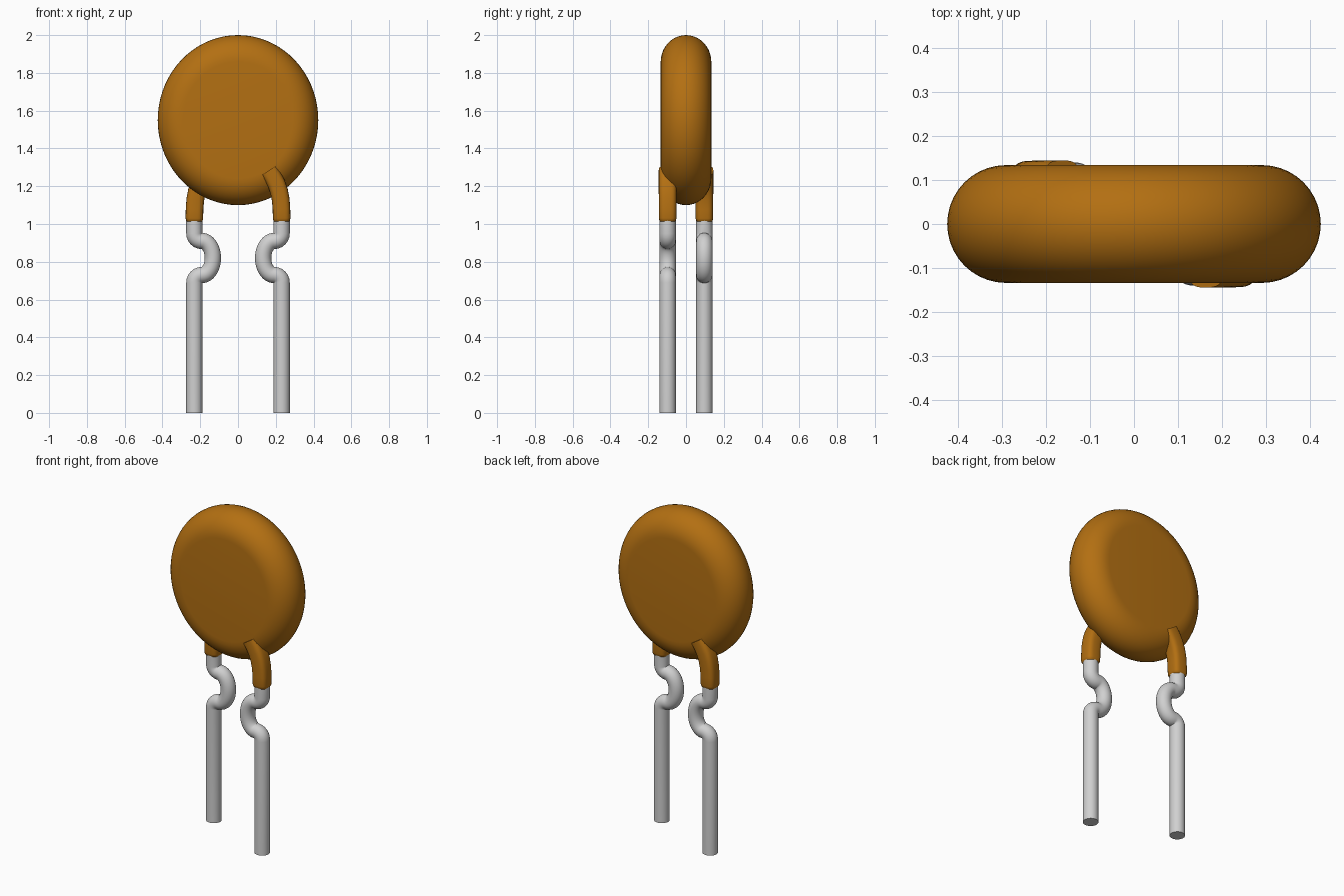
import bpy, bmesh, math
from mathutils import Vector

cube = bpy.data.objects.get("Cube")
if cube:
    bpy.data.objects.remove(cube, do_unlink=True)


def material(name, color, rough):
    m = bpy.data.materials.new(name)
    m.use_nodes = True
    m.diffuse_color = color
    bsdf = m.node_tree.nodes["Principled BSDF"]
    bsdf.inputs["Base Color"].default_value = color
    bsdf.inputs["Roughness"].default_value = rough
    return m


COATING = material("amber coating", (0.45, 0.16, 0.006, 1), 0.5)
TIN = material("tinned wire", (0.63, 0.63, 0.63, 1), 0.5)


def finish(bm, name, mat, angle=40):
    bmesh.ops.recalc_face_normals(bm, faces=bm.faces)
    mesh = bpy.data.meshes.new(name)
    bm.to_mesh(mesh)
    bm.free()
    mesh.materials.append(mat)
    ob = bpy.data.objects.new(name, mesh)
    bpy.context.collection.objects.link(ob)
    bpy.ops.object.select_all(action="DESELECT")
    ob.select_set(True)
    bpy.context.view_layer.objects.active = ob
    bpy.ops.object.shade_smooth_by_angle(angle=math.radians(angle))
    return ob


def sweep(name, mat, path, y, radius, power=2, sides=32, sizes=None, turn=1):
    """Sweep a (super)ellipse along an x-z path; turn=-1 spins it half round z."""
    bm = bmesh.new()
    pts = [Vector((x, y, z)) for x, z in path]
    rings = []
    for i, p in enumerate(pts):
        t = (pts[min(i + 1, len(pts) - 1)] - pts[max(i - 1, 0)]).normalized()
        across = Vector((t.z, 0, -t.x))
        size = radius * (sizes[i] if sizes else 1)
        ring = []
        for k in range(sides):
            a = math.tau * k / sides
            c, s = math.cos(a), math.sin(a)
            u = math.copysign(abs(c) ** (2 / power), c) * size
            v = math.copysign(abs(s) ** (2 / power), s) * size
            q = p + across * u + Vector((0, v, 0))
            ring.append(bm.verts.new((q.x * turn, q.y * turn, q.z)))
        rings.append(ring)
    for a, b in zip(rings, rings[1:]):
        for k in range(sides):
            j = (k + 1) % sides
            bm.faces.new((a[k], a[j], b[j], b[k]))
    bm.faces.new(rings[0])
    bm.faces.new(rings[-1])
    return finish(bm, name, mat)


def arc(cx, cz, rx, rz, start, end, steps):
    angles = [math.radians(start + (end - start) * i / steps) for i in range(steps + 1)]
    return [(cx + rx * math.cos(a), cz + rz * math.sin(a)) for a in angles]


# Coated disc: a flat-faced profile with a round rim, spun about y
R, T, HEIGHT, MID = 0.425, 0.134, 0.45, 1.55
bm = bmesh.new()
profile = [(0, -T)] + arc(R - T, 0, T, T, -90, 90, 20) + [(0, T)]
verts = [bm.verts.new((x, y, 0)) for x, y in profile]
edges = [bm.edges.new(pair) for pair in zip(verts, verts[1:])]
bmesh.ops.spin(bm, geom=verts + edges, cent=(0, 0, 0), axis=(0, 1, 0),
               angle=math.tau, steps=72)
bmesh.ops.remove_doubles(bm, verts=bm.verts, dist=0.0001)
for v in bm.verts:
    v.co.z = MID + v.co.z * HEIGHT / R
finish(bm, "coated_disc", COATING)

# Wire path: straight leg, inward kink, short straight run into the sleeve
X, Y, F, KINK = 0.231, -0.097, 0.04, 0.82
leg = [(X, 0)]
leg += arc(X - F, KINK - 0.13, F, F, 0, 90, 6)
leg += arc(X - F, KINK, 0.058, 0.09, 270, 90, 18)[1:]
leg += arc(X - F, KINK + 0.13, F, F, -90, 0, 6)[1:]
leg += [(X, 1.0), (X, 1.08)]

# Sleeve path: rises from the wire and leans inward over the disc face
sleeve = [(0.231, 1.012), (0.231, 1.018), (0.231, 1.03), (0.23, 1.08),
          (0.226, 1.13), (0.217, 1.175), (0.203, 1.215), (0.184, 1.25), (0.163, 1.283)]
swell = [0.82, 0.94, 1, 1, 1.01, 1.02, 1.02, 1.02, 1.02]

for side, turn in (("left", 1), ("right", -1)):
    sweep(side + "_wire", TIN, leg, Y, 0.043, turn=turn)
    sweep(side + "_sleeve", COATING, sleeve, Y, 0.0465, power=3.2,
          sizes=swell, turn=turn)
